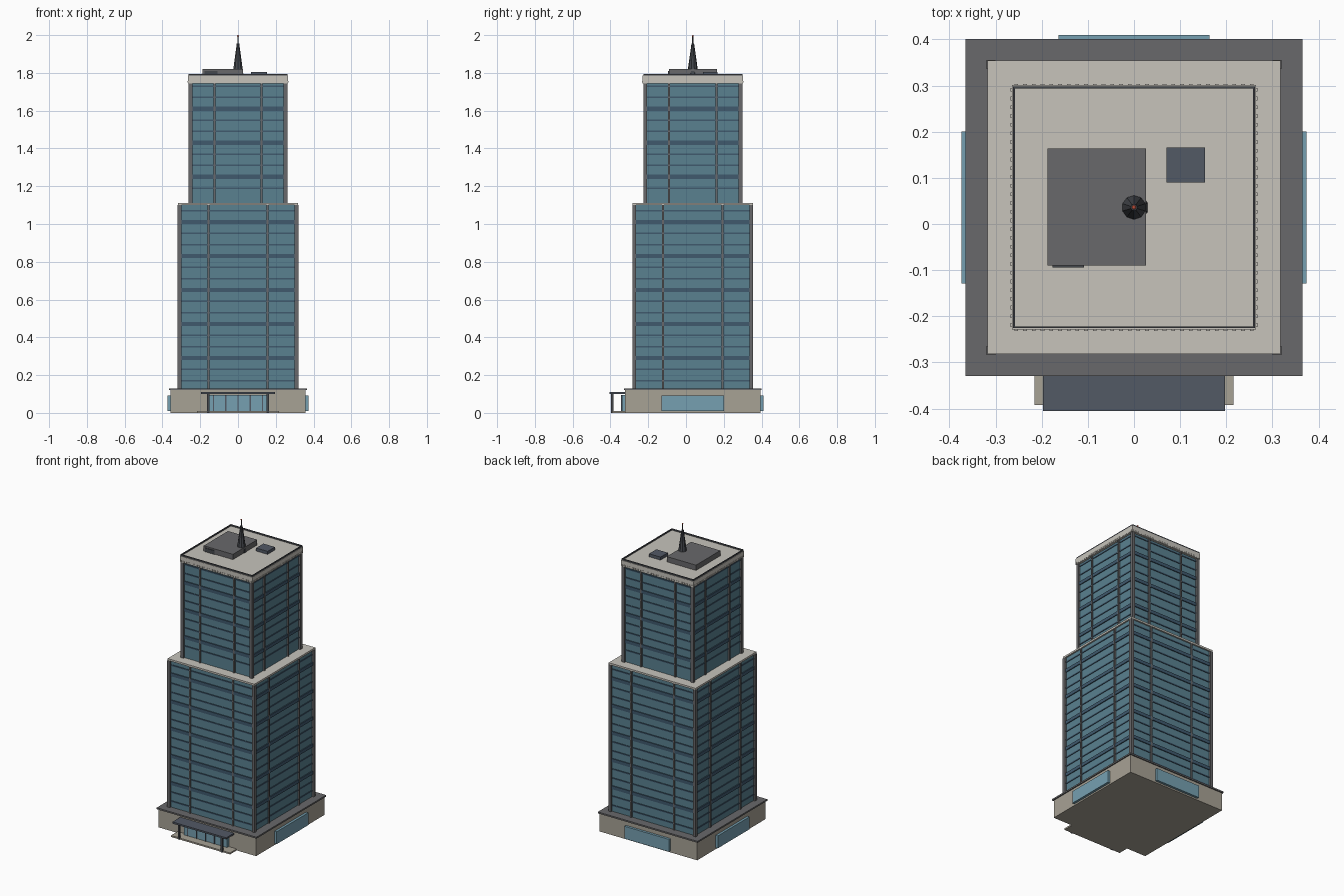
import bpy, bmesh, math
from mathutils import Matrix, Vector

if "Cube" in bpy.data.objects:
    bpy.data.objects.remove(bpy.data.objects["Cube"])

CY = 0.036  # tower centre in y


def mat(name, r, g, b):
    m = bpy.data.materials.new(name)
    m.diffuse_color = (r, g, b, 1)
    m.use_nodes = True
    m.node_tree.nodes["Principled BSDF"].inputs["Base Color"].default_value = m.diffuse_color
    return m


GLASS = mat("glass", 0.10, 0.22, 0.28)
LOBBY = mat("lobby_glass", 0.18, 0.35, 0.44)
SPANDREL = mat("spandrel_blue", 0.05, 0.10, 0.155)
STONE = mat("stone", 0.39, 0.36, 0.30)
PALE = mat("pale_stone", 0.57, 0.55, 0.50)
GREY = mat("roof_grey", 0.14, 0.14, 0.145)
METAL = mat("dark_metal", 0.06, 0.065, 0.075)
SLATE = mat("slate", 0.085, 0.10, 0.13)
RED = mat("beacon_red", 0.7, 0.1, 0.05)


def boxes(name, items, material, sides=1):
    """Boxes as (x0,x1,y0,y1,z0,z1); with sides=4 y is tower-relative and repeats round it."""
    bm = bmesh.new()
    for x0, x1, y0, y1, z0, z1 in items:
        for k in range(sides):
            m = Matrix.LocRotScale(Vector(((x0+x1)/2, (y0+y1)/2, (z0+z1)/2)), None,
                                   Vector((x1-x0, y1-y0, z1-z0)))
            if sides > 1:
                m = Matrix.Translation((0, CY, 0)) @ Matrix.Rotation(k*math.pi/2, 4, 'Z') @ m
            bmesh.ops.create_cube(bm, size=1, matrix=m)
    me = bpy.data.meshes.new(name)
    bm.to_mesh(me)
    bm.free()
    ob = bpy.data.objects.new(name, me)
    bpy.context.collection.objects.link(ob)
    me.materials.append(material)
    return ob


def slab(name, half, z0, z1, material):
    return boxes(name, [(-half, half, CY-half, CY+half, z0, z1)], material)


# Podium and cornice
slab("podium", 0.358, 0, 0.12, STONE)
slab("podium_cornice", 0.365, 0.12, 0.13, GREY)


# Glass tower tier with floor lines, spandrels, mullions and corner posts
def tier(name, half, z0, z1, mullion, first_band):
    slab(name + "_glass", half, z0, z1, GLASS)
    thick, thin = [], []
    for i in range(-2, 20):
        z = first_band + i*0.06
        if not z0 + 0.02 < z < z1 - 0.01:
            continue
        if i % 3 == 0:
            thick.append((-half, half, -half-0.006, -half, z-0.011, z+0.011))
        else:
            thin.append((-half, half, -half-0.004, -half, z-0.004, z+0.004))
    boxes(name + "_spandrels", thick, SPANDREL, 4)
    boxes(name + "_floor_lines", thin, SPANDREL, 4)
    boxes(name + "_mullions", [(s*mullion-0.005, s*mullion+0.005, -half-0.009, -half, z0, z1)
                               for s in (-1, 1)], GREY, 4)
    o = half + 0.012
    boxes(name + "_corner_posts", [(-o, -o+0.02, -o, -o+0.02, z0, z1)], GREY, 4)


tier("lower_tower", 0.308, 0.13, 1.10, 0.157, 0.29)
slab("setback_ledge", 0.318, 1.10, 1.112, PALE)
tier("upper_tower", 0.25, 1.112, 1.745, 0.125, 1.25)

# Crown with small dentils and roof railing
slab("crown", 0.265, 1.745, 1.785, PALE)
n = 28
boxes("crown_dentils", [(x-0.004, x+0.004, -0.268, -0.265, 1.748, 1.758)
                        for x in (-0.255 + 0.51*i/(n-1) for i in range(n))], PALE, 4)
boxes("roof_rail", [(-0.262, 0.258, -0.262, -0.258, 1.785, 1.795)], METAL, 4)

# Rooftop plant
boxes("penthouse", [(-0.188, 0.026, -0.09, 0.164, 1.785, 1.82)], GREY)
boxes("penthouse_door", [(-0.177, -0.108, -0.094, -0.09, 1.785, 1.81)], METAL)
boxes("roof_unit", [(0.07, 0.154, 0.09, 0.166, 1.785, 1.805)], SLATE)

# Spire: stacked cones and a beacon
bm = bmesh.new()
for r1, r2, z0, z1 in ((0.031, 0.007, 1.785, 1.955), (0.004, 0.003, 1.955, 1.992)):
    bmesh.ops.create_cone(bm, cap_ends=True, segments=10, radius1=r1, radius2=r2, depth=z1-z0,
                          matrix=Matrix.Translation((0, CY, (z0+z1)/2)))
me = bpy.data.meshes.new("spire")
bm.to_mesh(me)
bm.free()
me.materials.append(METAL)
bpy.context.collection.objects.link(bpy.data.objects.new("spire", me))
bpy.ops.mesh.primitive_uv_sphere_add(segments=8, ring_count=6, radius=0.005, location=(0, CY, 1.995))
bpy.context.object.name = "beacon"
bpy.context.object.data.materials.append(RED)

# Ground floor windows on the sides and back
boxes("side_windows", [(s*0.366-0.008, s*0.366+0.008, CY-0.165, CY+0.165, 0.01, 0.092)
                       for s in (-1, 1)], LOBBY)
boxes("back_window", [(-0.164, 0.164, CY+0.358, CY+0.374, 0.01, 0.092)], LOBBY)

# Entrance: glazing, mullions, step, canopy and columns
boxes("entrance_glass", [(-0.158, 0.158, -0.339, -0.322, 0.01, 0.094)], LOBBY)
boxes("entrance_mullions", [(x-0.003, x+0.003, -0.343, -0.339, 0.01, 0.094)
                            for x in (-0.13, -0.065, 0, 0.065, 0.13)], SLATE)
boxes("entrance_step", [(-0.216, 0.216, -0.392, -0.322, 0, 0.01)], STONE)
boxes("canopy", [(-0.197, 0.197, -0.405, -0.322, 0.099, 0.11)], SLATE)
boxes("canopy_columns", [(s*0.157-0.006, s*0.157+0.006, -0.397, -0.385, 0, 0.099)
                         for s in (-1, 1)], METAL)
